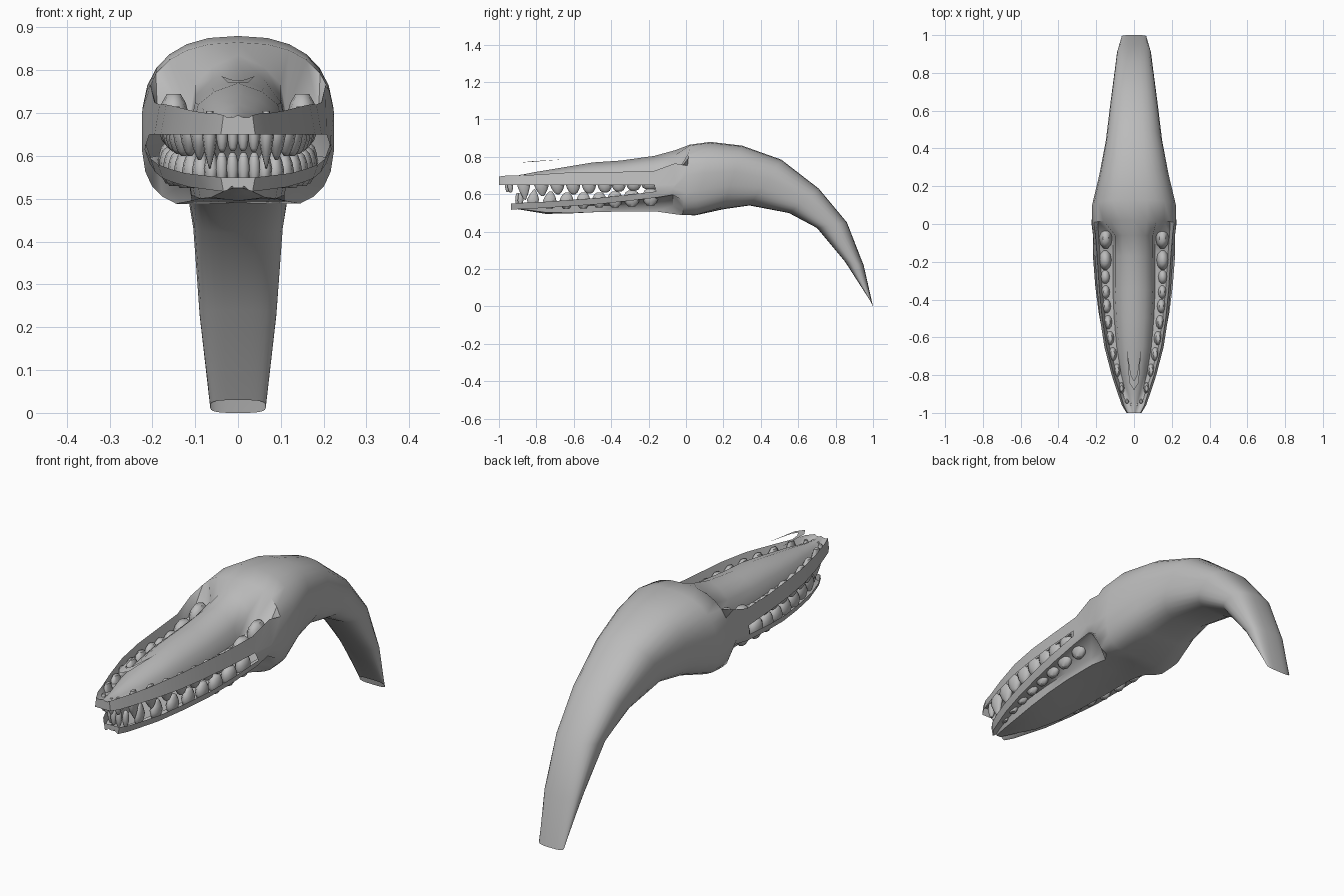
import bpy, bmesh, math

def material(name, rgb):
    m = bpy.data.materials.new(name)
    m.diffuse_color = (*rgb, 1)
    return m

GREY = material("plain grey", (0.5, 0.5, 0.5))

def finish(name, bm, angle=50):
    bmesh.ops.recalc_face_normals(bm, faces=bm.faces)
    me = bpy.data.meshes.new(name)
    bm.to_mesh(me)
    bm.free()
    ob = bpy.data.objects.new(name, me)
    bpy.context.collection.objects.link(ob)
    me.materials.append(GREY)
    bpy.ops.object.select_all(action='DESELECT')
    ob.select_set(True)
    bpy.context.view_layer.objects.active = ob
    bpy.ops.object.shade_smooth_by_angle(angle=math.radians(angle))
    return ob

def power(v, e):
    return math.copysign(abs(v) ** e, v)

# --- throat rings: top y, top z, bottom y, bottom z, half width, top and bottom squareness, chin hollow
throat = [(1.0, 0.0, 0.985, 0.03, 0.065, .6, .6, 0), (0.95, 0.22, 0.85, 0.24, 0.09, .75, .7, 0),
          (0.86, 0.45, 0.70, 0.42, 0.105, .8, .7, 0), (0.71, 0.63, 0.55, 0.50, 0.125, .8, .7, 0),
          (0.51, 0.785, 0.34, 0.54, 0.15, .8, .7, 0), (0.30, 0.86, 0.20, 0.52, 0.185, .8, .65, 0),
          (0.13, 0.88, 0.05, 0.475, 0.224, .82, .6, .015), (0.02, 0.865, -0.02, 0.475, 0.225, .82, .58, .03)]
# --- jaw rings: y, palate top, ridge half width, upper half width, lip top, gum,
#     lower y, lower half width, lower lip top, floor edge, floor centre
jaw = [(-0.06, .835, .10, .216, .765, .70, -.07, .216, .63, .495, .52),
       (-0.17, .805, .10, .207, .725, .675, -.16, .218, .615, .508, .52),
       (-0.35, .78, .10, .195, .72, .67, -.33, .205, .595, .508, .515),
       (-0.50, .77, .093, .18, .72, .67, -.47, .187, .58, .505, .505),
       (-0.65, .745, .08, .157, .715, .67, -.61, .16, .57, .50, .498),
       (-0.80, .72, .055, .118, .705, .67, -.75, .125, .56, .503, .495),
       (-0.90, .70, .03, .085, .70, .67, -.84, .093, .556, .515, .51),
       (-0.96, .693, .015, .064, .70, .68, -.90, .068, .553, .522, .52),
       (-1.00, .695, .006, .04, .695, .69, -.935, .04, .55, .525, .525)]

def throat_half(s):
    ty, tz, by, bz, w, e, eb, hollow = s
    pts = []
    for i in range(14):
        a = math.pi * i / 13
        f = e if i < 7 else eb
        k = (1 - power(math.cos(a), f)) / 2
        x = 0 if i in (0, 13) else w * power(math.sin(a), f)
        lift = hollow * (i >= 12) * (1 if i == 13 else .6)
        pts.append((x, ty + (by - ty) * k, tz + (bz - tz) * k + lift))
    return pts

def jaw_half(s):
    y, t, a, w, lt, g, ly, lw, ll, fe, fc = s
    thin = min(1, w / .08)
    up = [(0, t), (.6 * a, t - .2 * (t - g)), (a, (t + g) / 2), (a + .012 * thin, g),
          (w - .028 * thin, g), (w - .012 * thin, lt), (w, .65)]
    lo = [(lw, ll), (lw - .012 * thin, ll - .033), (lw - .03 * thin, ll - .03),
          (a + .015 * thin, min(ll - .02, .54)),
          (a + .008 * thin, fe), (.6 * a, (fe + fc) / 2), (0, fc)]
    return [(x, y, z) for x, z in up] + [(x, ly, z) for x, z in lo]

# Throat and both jaws as one loft, split open in front of the mouth corners
bm = bmesh.new()
rings = []
for half in [throat_half(s) for s in throat] + [jaw_half(s) for s in jaw]:
    full = half + [(-x, y, z) for x, y, z in half[-2:0:-1]]
    rings.append([bm.verts.new(p) for p in full])
n = 26
corner = len(throat) + 1
for r in range(len(rings) - 1):
    for i in range(n):
        if r >= corner and i in (6, 19):
            continue
        j = (i + 1) % n
        bm.faces.new((rings[r][i], rings[r][j], rings[r + 1][j], rings[r + 1][i]))
last = rings[-1]
bm.faces.new([last[k % n] for k in range(20, 33)])   # front of upper lip
bm.faces.new([last[k] for k in range(7, 20)])        # front of lower lip
finish("throat_and_jaws", bm)

# Teeth: rounded, tapering lofts with a root and a crown
def tooth(bm, x, y, z_root, z_tip, rx, ry, sharp=0.5, lean=0.0):
    prof = [(0, .45), (.2, .8), (.45, 1), (.7, .95 - .3 * sharp),
            (.9, .75 - .5 * sharp), (1, .4 - .36 * sharp)]
    loops = []
    for t, f in prof:
        z = z_root + (z_tip - z_root) * t
        loops.append([bm.verts.new((x + rx * f * math.cos(k * math.pi / 5),
                                    y + ry * f * math.sin(k * math.pi / 5) + lean * t * t, z))
                      for k in range(10)])
    for a, b in zip(loops, loops[1:]):
        for k in range(10):
            bm.faces.new((a[k], a[(k + 1) % 10], b[(k + 1) % 10], b[k]))
    bm.faces.new(loops[0])
    bm.faces.new(loops[-1])

# x, y, root z, tip z, radius x, radius y, sharpness
upper = [(.012, -.955, .69, .612, .013, .014, .1), (.037, -.94, .69, .61, .014, .017, .2),
         (.066, -.87, .705, .57, .018, .036, .9), (.09, -.775, .70, .59, .022, .042, .7),
         (.112, -.69, .70, .60, .024, .042, .5), (.127, -.605, .70, .60, .025, .042, .4),
         (.138, -.52, .70, .605, .025, .042, .3), (.145, -.435, .70, .61, .025, .042, .2),
         (.15, -.36, .695, .615, .025, .04, .1), (.152, -.28, .695, .62, .027, .042, .1),
         (.152, -.19, .715, .625, .033, .055, .0), (.15, -.075, .745, .64, .035, .058, .2)]
lower = [(.013, -.90, .535, .608, .014, .014, .1), (.038, -.885, .535, .608, .014, .016, .1),
         (.062, -.82, .525, .628, .018, .034, .9), (.086, -.73, .525, .615, .022, .038, .6),
         (.108, -.64, .525, .61, .023, .04, .4), (.126, -.55, .525, .61, .024, .04, .3),
         (.139, -.465, .53, .61, .025, .04, .2), (.149, -.38, .53, .615, .026, .042, .1),
         (.156, -.29, .535, .62, .028, .045, .0), (.158, -.19, .54, .63, .028, .045, .0)]
for name, teeth in (("upper_teeth", upper), ("lower_teeth", lower)):
    bm = bmesh.new()
    for x, y, z0, z1, rx, ry, s in teeth:
        for side in (-1, 1):
            tooth(bm, side * x, y, z0, z1, rx, ry, s, .012 * s)
    finish(name, bm, 60)

# Thin loose slivers hovering above the snout, joined at the front
bm = bmesh.new()
for s in (-1, 1):
    p = [(0, -.88, .770), (.025, -.84, .772), (.038, -.66, .786), (.016, -.80, .778), (0, -.83, .776)]
    bm.faces.new([bm.verts.new((s * x, y, z)) for x, y, z in p])
finish("floating_slivers", bm)
